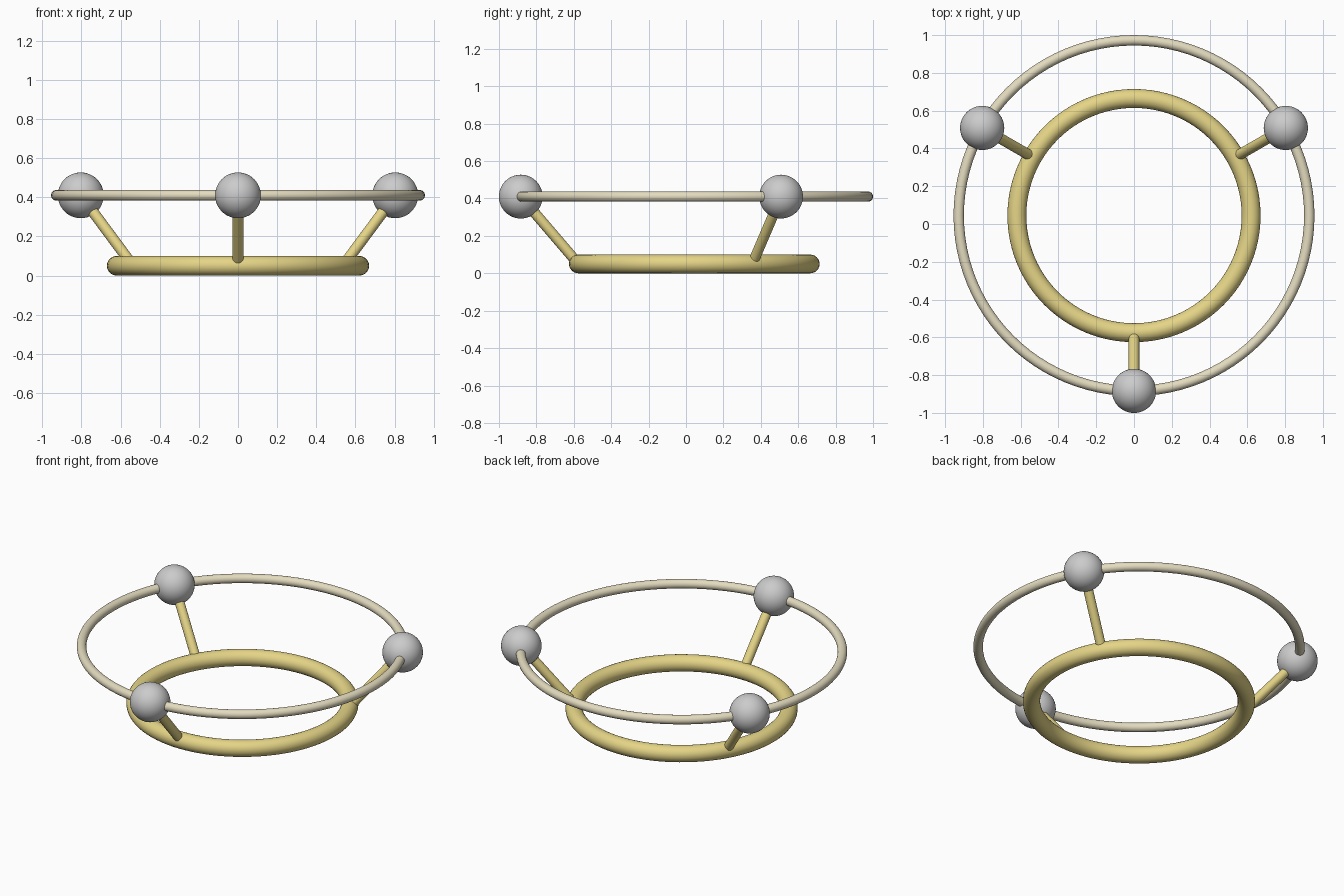
import bpy
import math
from mathutils import Vector

if "Cube" in bpy.data.objects:
    bpy.data.objects.remove(bpy.data.objects["Cube"])

CY = 0.0445            # ring centre in y
BASE_R, BASE_Z = 0.62, 0.05
TOP_R, TOP_Z = 0.928, 0.41


def material(name, rgb):
    m = bpy.data.materials.new(name)
    m.diffuse_color = (*rgb, 1)
    m.use_nodes = True
    m.node_tree.nodes["Principled BSDF"].inputs["Base Color"].default_value = m.diffuse_color
    return m


gold = material("gold", (0.78, 0.66, 0.24))
pale_gold = material("pale_gold", (0.77, 0.71, 0.52))


def finish(name, mat=None):
    ob = bpy.context.object
    ob.name = name
    if mat:
        ob.data.materials.append(mat)
    bpy.ops.object.shade_smooth_by_angle(angle=math.radians(40))


def ring(name, radius, tube, z, mat):
    bpy.ops.mesh.primitive_torus_add(location=(0, CY, z), major_radius=radius, minor_radius=tube,
                                     major_segments=96, minor_segments=24)
    finish(name, mat)


def strut(name, a, b, radius, mat):
    d = b - a
    bpy.ops.mesh.primitive_cylinder_add(vertices=24, radius=radius, depth=d.length, location=(a + b) / 2,
                                        rotation=d.to_track_quat('Z', 'Y').to_euler())
    finish(name, mat)


# Thick base ring and thin upper ring
ring("base_ring", BASE_R, 0.05, BASE_Z, gold)
ring("upper_ring", TOP_R, 0.0275, TOP_Z, pale_gold)

# Three balls on the upper ring, each carried by a slanted strut
for i, deg in enumerate((-90, 30, 150), 1):
    out = Vector((math.cos(math.radians(deg)), math.sin(math.radians(deg)), 0))
    foot = out * BASE_R + Vector((0, CY, BASE_Z))
    head = out * TOP_R + Vector((0, CY, TOP_Z))
    strut(f"strut_{i}", foot, head, 0.028, gold)
    bpy.ops.mesh.primitive_uv_sphere_add(segments=48, ring_count=24, radius=0.117, location=head)
    finish(f"ball_{i}")
